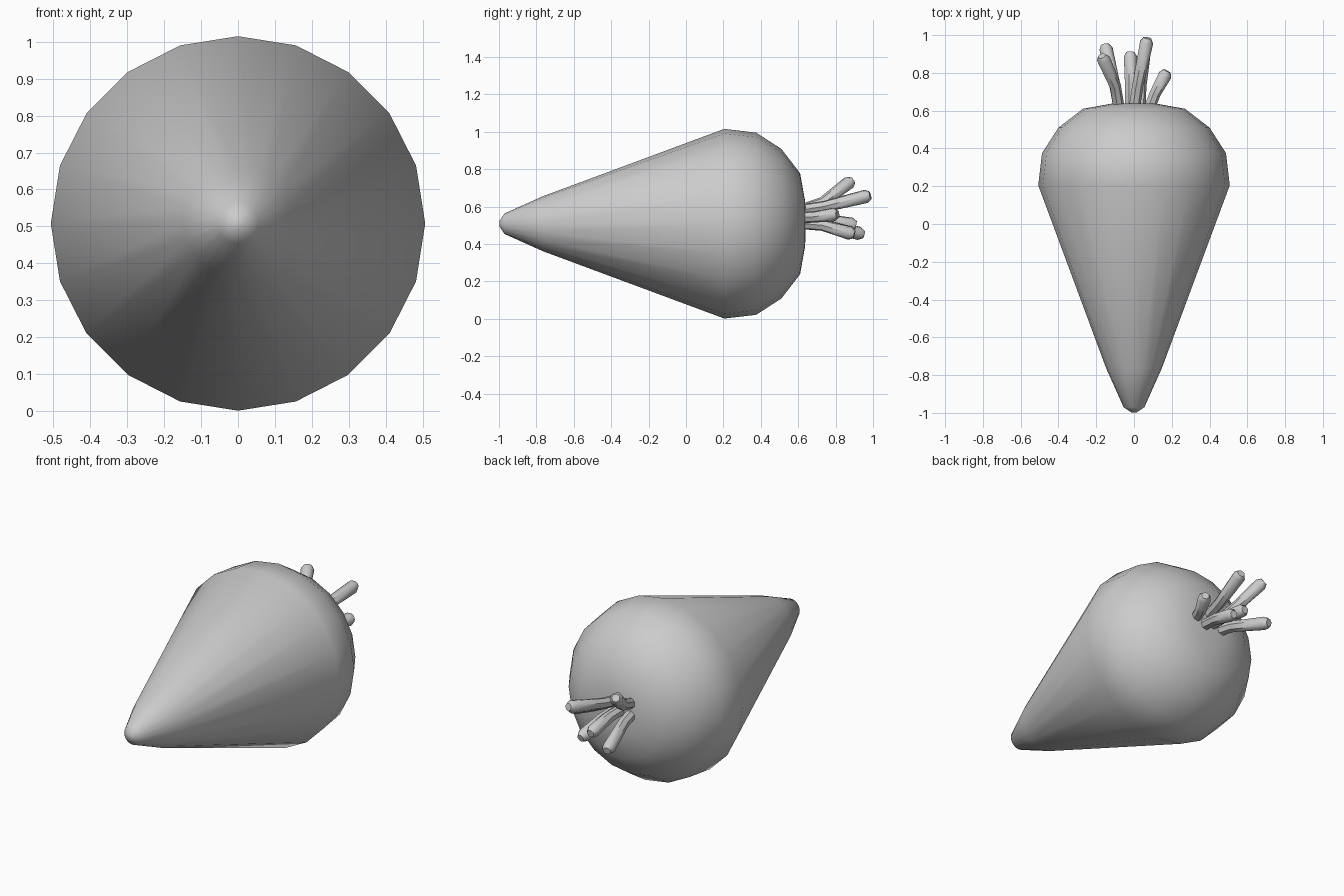
import bpy, bmesh, math
from mathutils import Vector

if "Cube" in bpy.data.objects:
    bpy.data.objects.remove(bpy.data.objects["Cube"])

CZ = 0.508


def loft(name, rings, sides, twist=0.0):
    """Rings are (centre, axis direction, radius); both ends are closed."""
    bm = bmesh.new()
    loops = []
    for c, d, r in rings:
        d = Vector(d).normalized()
        u = d.cross(Vector((0, 0, 1))).normalized()
        w = u.cross(d)
        c = Vector(c)
        loops.append([bm.verts.new(c + r * (u * math.cos(a) + w * math.sin(a)))
                      for a in (twist + 2 * math.pi * i / sides for i in range(sides))])
    for a, b in zip(loops, loops[1:]):
        for i in range(sides):
            j = (i + 1) % sides
            bm.faces.new((a[i], a[j], b[j], b[i]))
    bm.faces.new(loops[0][::-1])
    bm.faces.new(loops[-1])
    bmesh.ops.recalc_face_normals(bm, faces=bm.faces[:])
    me = bpy.data.meshes.new(name)
    bm.to_mesh(me)
    bm.free()
    ob = bpy.data.objects.new(name, me)
    bpy.context.collection.objects.link(ob)
    bpy.ops.object.select_all(action='DESELECT')
    ob.select_set(True)
    bpy.context.view_layer.objects.active = ob
    bpy.ops.object.shade_smooth_by_angle(angle=math.radians(50))
    return ob


# Root body: profile of (y, radius) turned about the y axis
profile = [(-0.997, 0.015), (-0.97, 0.055), (-0.765, 0.147), (0.205, 0.507),
           (0.375, 0.487), (0.51, 0.40), (0.61, 0.27), (0.637, 0.12), (0.64, 0.02)]
loft("root_body", [((0, y, CZ), (0, 1, 0), r) for y, r in profile], 20)

# Cut leaf stems: base, bend and tip of each
stems = [
    ((-0.08, 0.61, 0.52), (-0.10, 0.72, 0.51), (-0.155, 0.95, 0.45)),
    ((-0.08, 0.61, 0.58), (-0.10, 0.73, 0.62), (-0.17, 0.89, 0.74)),
    ((-0.02, 0.61, 0.53), (-0.02, 0.74, 0.53), (-0.02, 0.91, 0.50)),
    ((0.00, 0.61, 0.58), (0.02, 0.74, 0.60), (0.07, 0.985, 0.66)),
    ((0.03, 0.61, 0.51), (0.035, 0.73, 0.50), (0.05, 0.90, 0.45)),
    ((0.08, 0.61, 0.54), (0.11, 0.69, 0.545), (0.175, 0.81, 0.56)),
]
for i, (a, b, t) in enumerate(stems):
    a, b, t = Vector(a), Vector(b), Vector(t)
    d1, d2 = (b - a).normalized(), (t - b).normalized()
    loft(f"leaf_stem_{i + 1}", [(a, d1, 0.031), (b, d1 + d2, 0.031),
                                (t - d2 * 0.025, d2, 0.037), (t, d2, 0.022)], 7)
